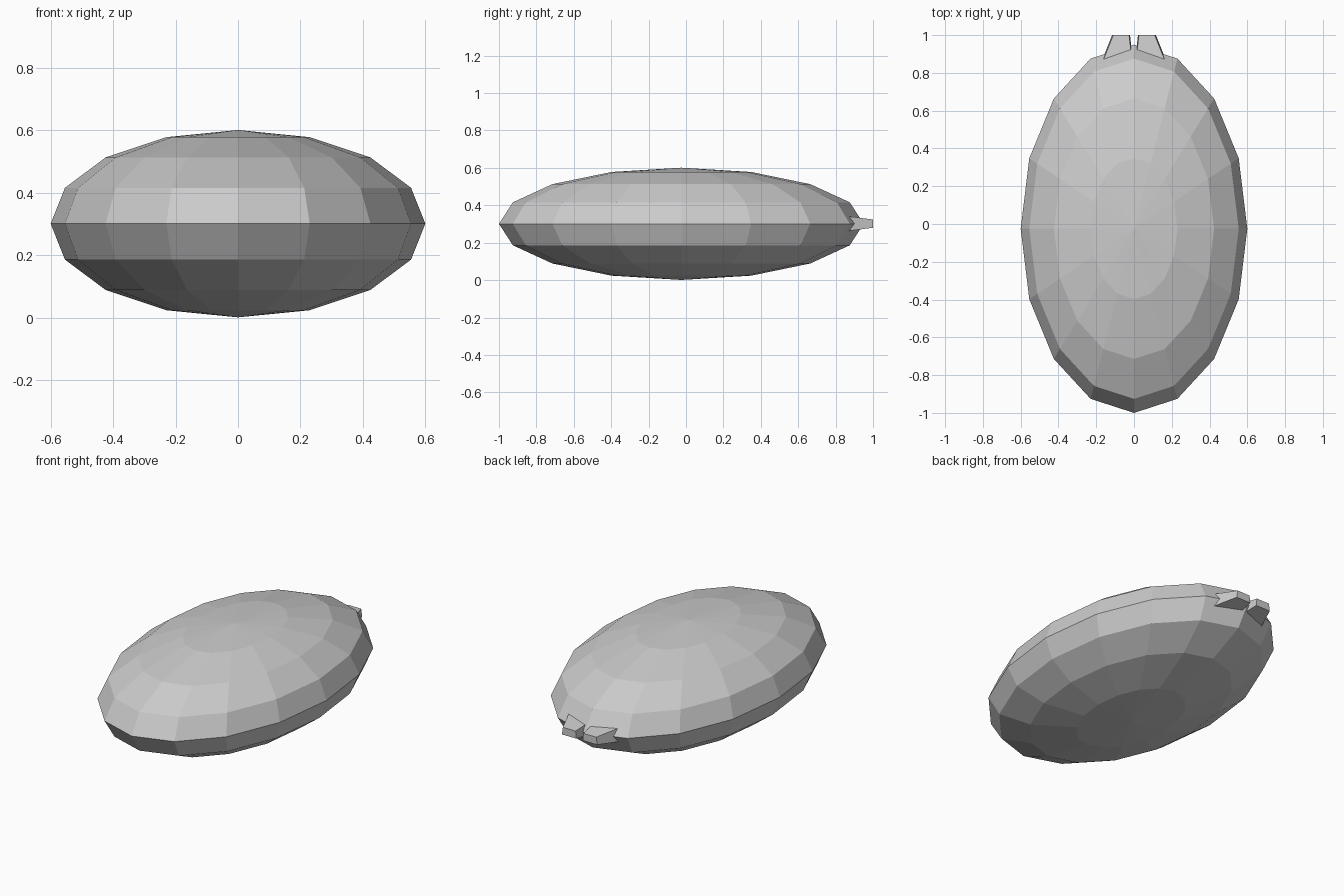
import bpy, bmesh
from mathutils import Matrix

if "Cube" in bpy.data.objects:
    bpy.data.objects.remove(bpy.data.objects["Cube"])


def add_object(name, bm):
    bmesh.ops.recalc_face_normals(bm, faces=bm.faces)
    mesh = bpy.data.meshes.new(name)
    bm.to_mesh(mesh)
    bm.free()
    obj = bpy.data.objects.new(name, mesh)
    bpy.context.collection.objects.link(obj)
    return obj


# Body: flattened low-poly ellipsoid
bm = bmesh.new()
bmesh.ops.create_uvsphere(bm, u_segments=16, v_segments=8, radius=1.0)
bmesh.ops.transform(bm, verts=bm.verts,
                    matrix=Matrix.Translation((0, -0.025, 0.301)) @ Matrix.Diagonal((0.6, 0.975, 0.3, 1)))
add_object("body", bm)


# Rear lugs: tapered blocks poking out of the back, slightly wider below
def lug(name, side):
    bm = bmesh.new()
    # (y, inner x, outer x, half height)
    rings = []
    for y, inner, outer, half in ((0.86, 0.010, 0.166, 0.040), (1.0, 0.026, 0.110, 0.022)):
        section = [(inner - 0.005, -half), (outer + 0.006, -half), (outer, half), (inner, half)]
        rings.append([bm.verts.new((side * x, y, 0.302 + z)) for x, z in section])
    base, tip = rings
    bm.faces.new(base)
    bm.faces.new(tip)
    for i in range(4):
        j = (i + 1) % 4
        bm.faces.new((base[i], base[j], tip[j], tip[i]))
    add_object(name, bm)


lug("right_rear_lug", 1)
lug("left_rear_lug", -1)
